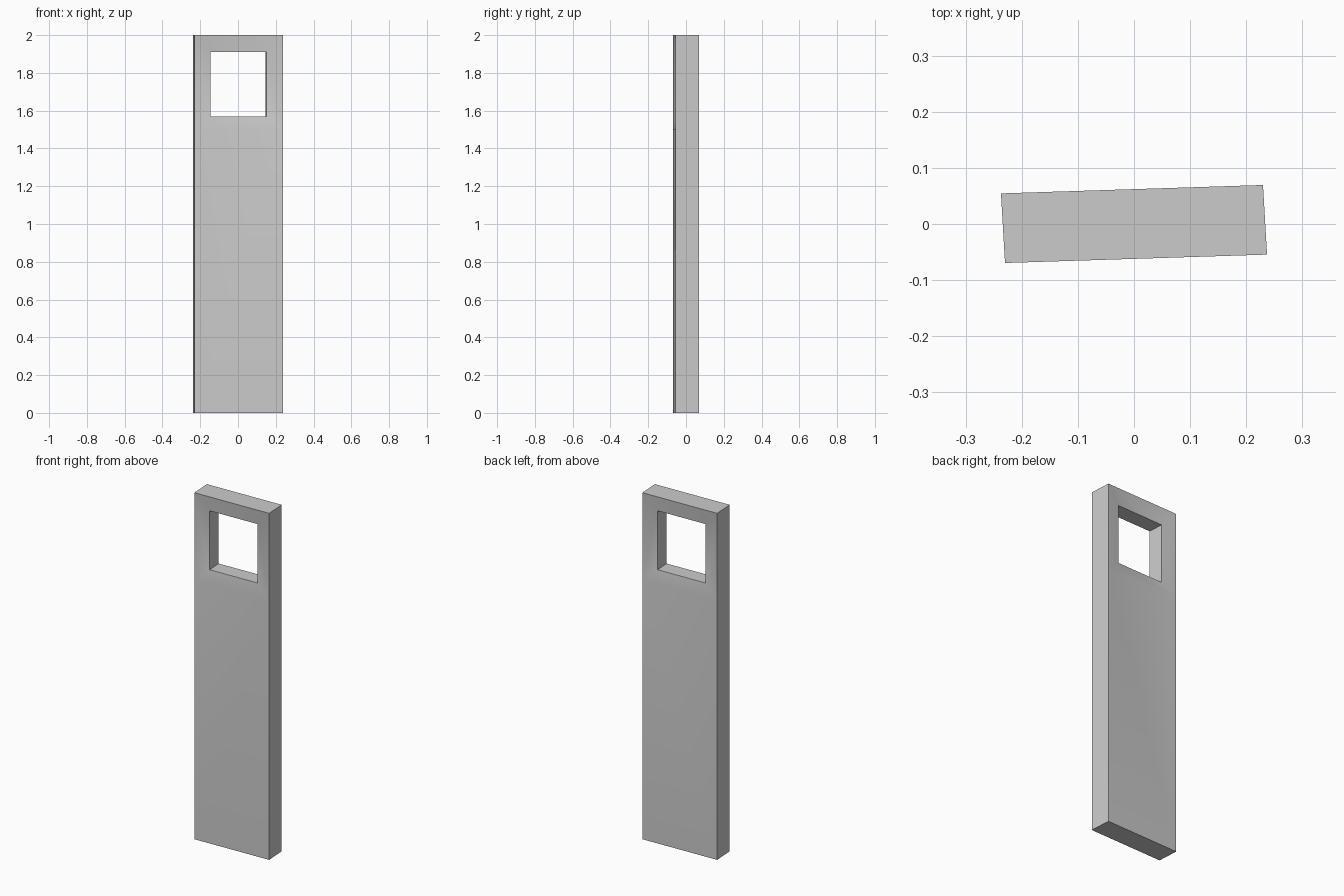
import bpy, bmesh

if "Cube" in bpy.data.objects:
    bpy.data.objects.remove(bpy.data.objects["Cube"])

HALF_W, HALF_T = 0.2335, 0.062
HOLE_W, HOLE_BOTTOM, HOLE_TOP = 0.149, 1.57, 1.91
SHOULDER, HEIGHT, RECESS = 1.5, 2.0, 0.017

bm = bmesh.new()


def vert(u, v, z):
    # The slab sits slightly turned and skewed on its base
    return bm.verts.new((u - 0.058 * v, 0.032 * u + v, z))


def side(s):
    """One broad face: plain body, then a frame sloping in to the opening."""
    t, r = s * HALF_T, s * (HALF_T - RECESS)
    w, h = HALF_W, HOLE_W
    foot = [vert(-w, t, 0), vert(w, t, 0)]
    rim = [vert(u, t, z) for u, z in
           ((-w, SHOULDER), (w, SHOULDER), (w, HEIGHT), (-w, HEIGHT))]
    hole = [vert(u, r, z) for u, z in
            ((-h, HOLE_BOTTOM), (h, HOLE_BOTTOM), (h, HOLE_TOP), (-h, HOLE_TOP))]
    bm.faces.new((foot[0], foot[1], rim[1], rim[0]))
    for i in range(4):
        j = (i + 1) % 4
        bm.faces.new((rim[i], rim[j], hole[j], hole[i]))
    return [foot[0], foot[1]] + rim[1:] + [rim[0]], hole


front_outer, front_hole = side(-1)
back_outer, back_hole = side(1)

# Outer edge walls and the inner walls of the opening
for a, b in ((front_outer, back_outer), (front_hole, back_hole)):
    for i in range(len(a)):
        j = (i + 1) % len(a)
        bm.faces.new((a[i], a[j], b[j], b[i]))

bmesh.ops.recalc_face_normals(bm, faces=bm.faces)
mesh = bpy.data.meshes.new("slotted_bar")
bm.to_mesh(mesh)
bm.free()
bar = bpy.data.objects.new("slotted_bar", mesh)
bpy.context.collection.objects.link(bar)

# Smooth the gentle frame creases, keep the box edges sharp
bpy.context.view_layer.objects.active = bar
bar.select_set(True)
bpy.ops.object.shade_smooth_by_angle(angle=0.52)
